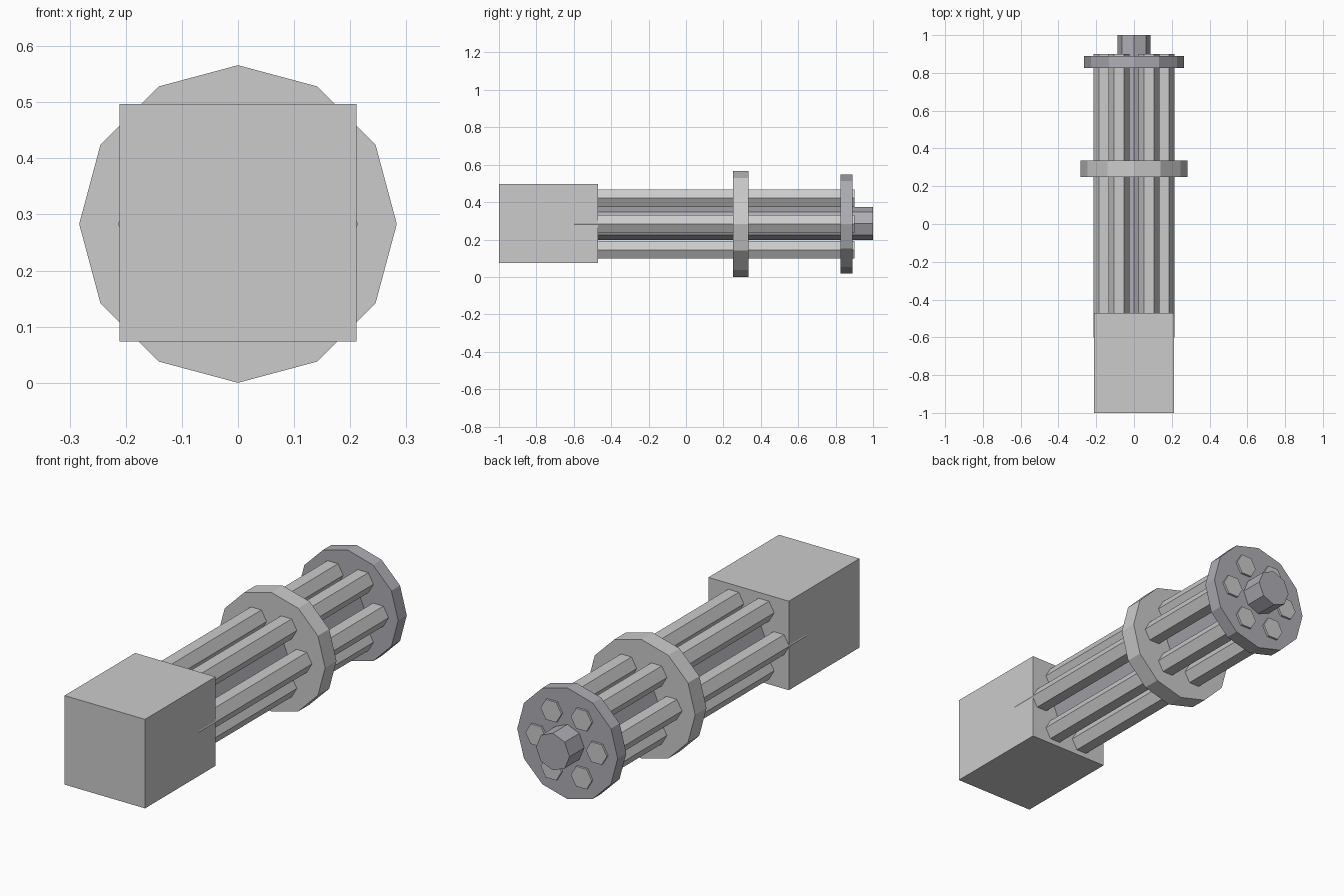
import bpy
from math import cos, sin, pi, radians

if "Cube" in bpy.data.objects:
    bpy.data.objects.remove(bpy.data.objects["Cube"])

AXIS_Z = 0.283  # height of the rotation axis

dark = bpy.data.materials.new("dark_metal")
dark.diffuse_color = (0.42, 0.42, 0.46, 1)
dark.use_nodes = True
dark.node_tree.nodes["Principled BSDF"].inputs["Base Color"].default_value = dark.diffuse_color


def prism(name, sides, radius, y0, y1, x=0, z=AXIS_Z, mat=None):
    """Flat-sided cylinder along y with a corner pointing to +x."""
    ring = [(x + radius * cos(2 * pi * i / sides), z + radius * sin(2 * pi * i / sides))
            for i in range(sides)]
    verts = [(px, y, pz) for y in (y0, y1) for px, pz in ring]
    faces = [tuple(range(sides)), tuple(reversed(range(sides, 2 * sides)))]
    faces += [(i, i + sides, (i + 1) % sides + sides, (i + 1) % sides) for i in range(sides)]
    mesh = bpy.data.meshes.new(name)
    mesh.from_pydata(verts, [], faces)
    mesh.update()
    obj = bpy.data.objects.new(name, mesh)
    bpy.context.collection.objects.link(obj)
    if mat:
        mesh.materials.append(mat)
    return obj


# Square motor housing at the front
bpy.ops.mesh.primitive_cube_add(size=1, location=(0, -0.735, 0.285))
housing = bpy.context.object
housing.name = "housing"
housing.scale = (0.423, 0.53, 0.423)

# Six hexagonal barrels around the axis
for i in range(6):
    a = radians(60 * i)
    prism(f"barrel_{i + 1}", 6, 0.055, -0.6, 0.9,
          0.159 * cos(a), AXIS_Z + 0.159 * sin(a))

# Central shaft, middle clamp and end plate
prism("central_shaft", 8, 0.088, -0.6, 1.0, z=0.286, mat=dark)
prism("middle_clamp", 12, 0.283, 0.25, 0.335)
prism("end_plate", 12, 0.264, 0.825, 0.89, mat=dark)
